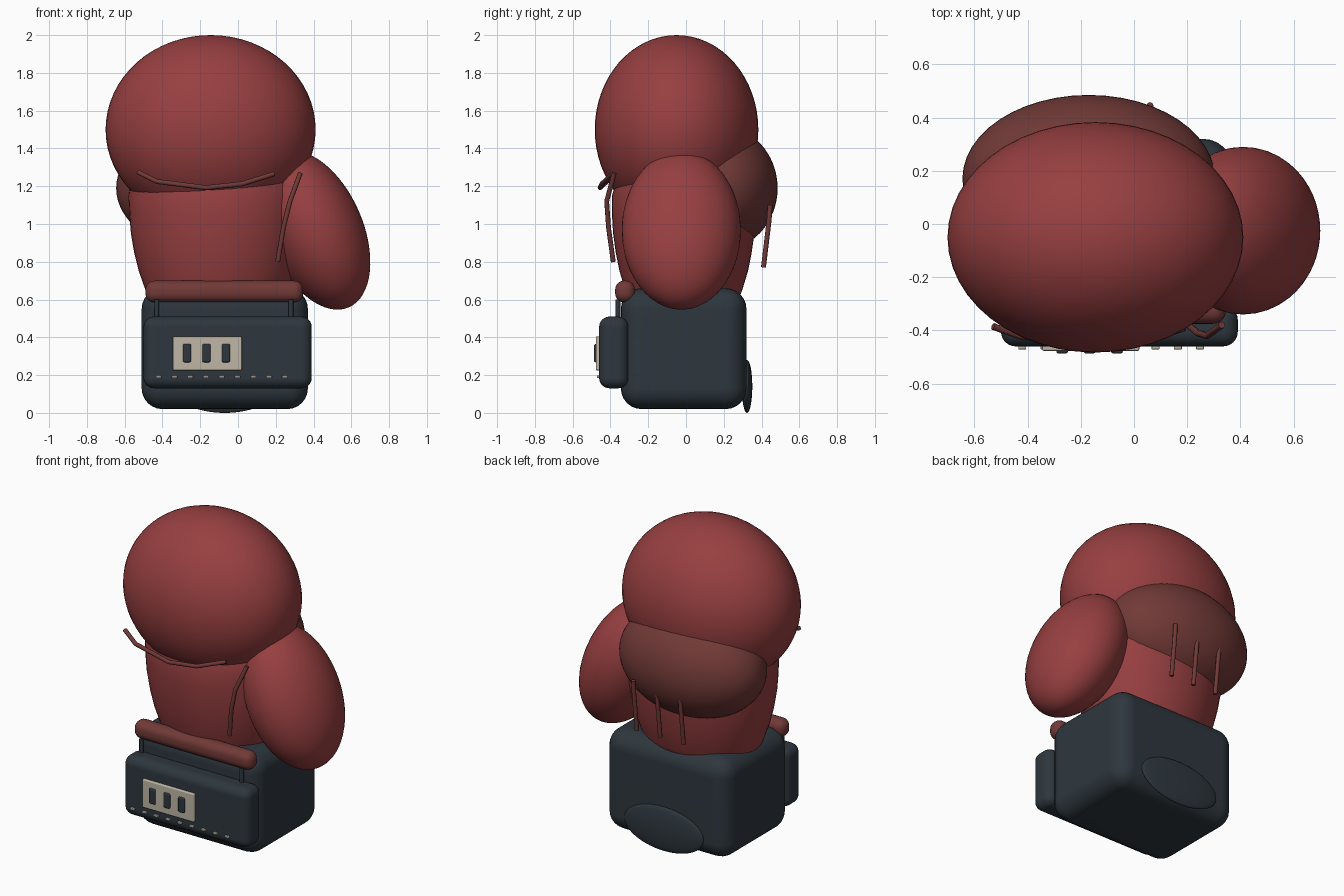
import bpy, bmesh, math
from mathutils import Matrix

cube = bpy.data.objects.get("Cube")
if cube:
    bpy.data.objects.remove(cube, do_unlink=True)


def material(name, rgb):
    m = bpy.data.materials.new(name)
    m.use_nodes = True
    m.diffuse_color = (*rgb, 1)
    m.node_tree.nodes["Principled BSDF"].inputs["Base Color"].default_value = (*rgb, 1)
    return m


RED = material("red leather", (0.31, 0.05, 0.052))
MAROON = material("dark red trim", (0.165, 0.042, 0.038))
DARK = material("charcoal cuff", (0.027, 0.038, 0.048))
CREAM = material("cream label", (0.52, 0.47, 0.38))


def finish(name, bm, mat):
    bmesh.ops.recalc_face_normals(bm, faces=bm.faces)
    mesh = bpy.data.meshes.new(name)
    bm.to_mesh(mesh)
    bm.free()
    mesh.materials.append(mat)
    mesh.shade_smooth()
    obj = bpy.data.objects.new(name, mesh)
    bpy.context.collection.objects.link(obj)
    return obj


def ellipsoid(name, centre, radii, mat, tilt=0):
    bm = bmesh.new()
    bmesh.ops.create_uvsphere(bm, u_segments=48, v_segments=32, radius=1)
    bm.transform(Matrix.Translation(centre) @ Matrix.Rotation(math.radians(tilt), 4, "Y")
                 @ Matrix.Diagonal((*radii, 1)))
    return finish(name, bm, mat)


def rounded_box(name, low, high, radius, mat, segments=6):
    centre = [(a + b) / 2 for a, b in zip(low, high)]
    size = [b - a for a, b in zip(low, high)]
    bm = bmesh.new()
    bmesh.ops.create_cube(bm, size=1)
    bm.transform(Matrix.Translation(centre) @ Matrix.Diagonal((*size, 1)))
    bmesh.ops.bevel(bm, geom=bm.edges[:], offset=radius, segments=segments,
                    profile=0.5, affect="EDGES")
    obj = finish(name, bm, mat)
    obj.modifiers.new("even shading", "WEIGHTED_NORMAL")
    return obj


def cord(name, points, mat, radius=0.013):
    curve = bpy.data.curves.new(name, "CURVE")
    curve.dimensions = "3D"
    curve.bevel_depth = radius
    curve.bevel_resolution = 2
    curve.use_fill_caps = True
    spline = curve.splines.new("POLY")
    spline.points.add(len(points) - 1)
    for p, co in zip(spline.points, points):
        p.co = (*co, 1)
    curve.materials.append(mat)
    obj = bpy.data.objects.new(name, curve)
    bpy.context.collection.objects.link(obj)
    return obj


def loft(name, sections, centre, mat, sides=48):
    # Each section is height, half width, half depth
    bm = bmesh.new()
    rings = []
    for z, rx, ry in sections:
        rings.append([bm.verts.new((centre[0] + rx * math.cos(math.tau * i / sides),
                                    centre[1] + ry * math.sin(math.tau * i / sides), z))
                      for i in range(sides)])
    for a, b in zip(rings, rings[1:]):
        for i in range(sides):
            j = (i + 1) % sides
            bm.faces.new((a[i], a[j], b[j], b[i]))
    bm.faces.new(rings[0])
    bm.faces.new(rings[-1])
    return finish(name, bm, mat)


# Padded hand
ellipsoid("knuckle_pad", (-0.145, -0.05, 1.5), (0.556, 0.433, 0.5), RED)
ellipsoid("thumb", (0.41, -0.025, 0.967), (0.251, 0.315, 0.445), RED, tilt=-23.4)
ellipsoid("back_pad", (-0.17, 0.17, 1.19), (0.475, 0.315, 0.335), MAROON)
loft("palm", [(0.55, 0.34, 0.27), (0.65, 0.38, 0.31), (0.75, 0.415, 0.34),
              (0.85, 0.44, 0.36), (0.95, 0.457, 0.374), (1.05, 0.465, 0.38),
              (1.15, 0.47, 0.38), (1.25, 0.455, 0.35), (1.35, 0.4, 0.3)],
     (-0.11, -0.012), RED)

# Cuff with front strap
rounded_box("cuff", (-0.51, -0.345, 0.02), (0.37, 0.32, 0.66), 0.11, DARK)
rounded_box("strap", (-0.5, -0.46, 0.13), (0.39, -0.305, 0.51), 0.055, DARK)
rounded_box("cuff_roll", (-0.49, -0.375, 0.585), (0.345, -0.27, 0.7), 0.048, MAROON)
ellipsoid("cuff_back_patch", (-0.07, 0.323, 0.14), (0.28, 0.028, 0.14), DARK)
for side, x in (("right", -0.43), ("left", 0.28)):
    cord(f"{side}_strap_post", [(x, -0.36, 0.48), (x, -0.36, 0.6)], DARK)

# Label and stitching
rounded_box("label", (-0.345, -0.477, 0.225), (0.02, -0.45, 0.405), 0.006, CREAM, 2)
for i in range(3):
    x = -0.27 + i * 0.103
    rounded_box(f"label_slot_{i + 1}", (x - 0.022, -0.487, 0.268),
                (x + 0.022, -0.468, 0.365), 0.008, DARK, 2)
for i in range(9):
    x = -0.42 + i * 0.0835
    rounded_box(f"stitch_{i + 1}", (x - 0.015, -0.472, 0.184),
                (x + 0.015, -0.45, 0.198), 0.003, CREAM, 1)

# Seam cords
cord("knuckle_seam", [(-0.53, -0.385, 1.275), (-0.43, -0.42, 1.225), (-0.17, -0.455, 1.192),
                      (0.02, -0.445, 1.212), (0.19, -0.39, 1.265)], MAROON)
cord("thumb_seam", [(0.33, -0.38, 1.27), (0.275, -0.42, 1.12),
                    (0.24, -0.41, 0.98), (0.21, -0.385, 0.8)], MAROON)
for i in range(3):
    x = 0.06 - i * 0.165
    cord(f"back_seam_{i + 1}", [(x, 0.445, 1.1), (x, 0.44, 1.02), (x, 0.41, 0.77)], MAROON)
